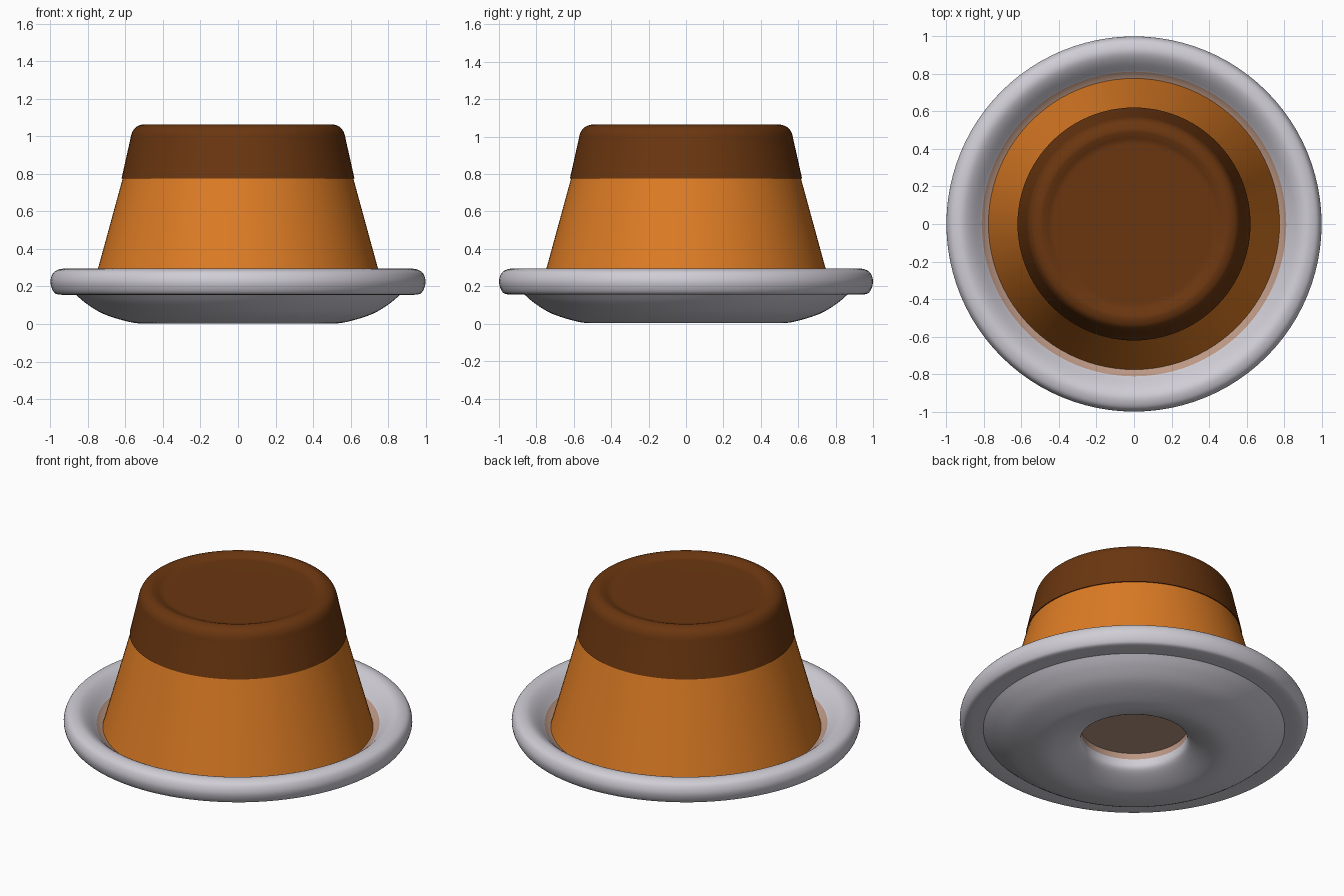
import bpy, bmesh, math

if "Cube" in bpy.data.objects:
    bpy.data.objects.remove(bpy.data.objects["Cube"])

SEG = 96


def material(name, rgb):
    m = bpy.data.materials.new(name)
    m.diffuse_color = (*rgb, 1)
    m.use_nodes = True
    m.node_tree.nodes["Principled BSDF"].inputs["Base Color"].default_value = m.diffuse_color
    return m


porcelain = material("pale grey porcelain", (0.63, 0.61, 0.67))
stain = material("pinkish sauce", (0.50, 0.31, 0.23))
custard = material("orange custard", (0.72, 0.20, 0.018))
caramel = material("dark brown caramel", (0.145, 0.037, 0.005))


def curve(pts, n=5):
    """Smooth a run of profile points with a Catmull-Rom spline."""
    out = []
    p = [pts[0]] + pts + [pts[-1]]
    for i in range(1, len(p) - 2):
        a, b, c, d = p[i - 1:i + 3]
        for k in range(n):
            t = k / n
            out.append(tuple(
                0.5 * (2 * b[j] + (c[j] - a[j]) * t
                       + (2 * a[j] - 5 * b[j] + 4 * c[j] - d[j]) * t * t
                       + (3 * b[j] - a[j] - 3 * c[j] + d[j]) * t ** 3)
                for j in (0, 1)))
    return out + [pts[-1]]


def lathe(name, profile, mats, rule=None):
    """Spin an (r, z) profile around z; r = 0 makes a pole."""
    bm = bmesh.new()
    rings = []
    for r, z in profile:
        if r < 1e-5:
            rings.append([bm.verts.new((0, 0, z))] * SEG)
        else:
            rings.append([bm.verts.new((r * math.cos(2 * math.pi * i / SEG),
                                        r * math.sin(2 * math.pi * i / SEG), z))
                          for i in range(SEG)])
    for lo, hi in zip(rings, rings[1:]):
        for i in range(SEG):
            j = (i + 1) % SEG
            quad = list(dict.fromkeys((lo[i], lo[j], hi[j], hi[i])))
            if len(quad) > 2:
                f = bm.faces.new(quad)
                c = f.calc_center_median()
                if rule:
                    f.material_index = rule(math.hypot(c.x, c.y), c.z)
    bmesh.ops.recalc_face_normals(bm, faces=bm.faces)
    me = bpy.data.meshes.new(name)
    bm.to_mesh(me)
    bm.free()
    for m in mats:
        me.materials.append(m)
    ob = bpy.data.objects.new(name, me)
    bpy.context.collection.objects.link(ob)
    bpy.ops.object.select_all(action='DESELECT')
    ob.select_set(True)
    bpy.context.view_layer.objects.active = ob
    bpy.ops.object.shade_smooth_by_angle(angle=math.radians(35))
    return ob


# Plate: hollow foot, curved underside, fat rounded rim, sauce-stained well
recess = [(0, 0.172), (0.31, 0.172), (0.305, 0.13)]
underside = curve([(0.305, 0.13), (0.31, 0.08), (0.36, 0.045), (0.45, 0.012),
                   (0.52, 0.003), (0.60, 0.016), (0.72, 0.055),
                   (0.81, 0.11), (0.865, 0.157)])
rim = curve([(0.865, 0.157), (0.955, 0.157), (0.985, 0.175), (1.0, 0.225),
             (0.985, 0.272), (0.95, 0.292), (0.91, 0.292), (0.865, 0.265),
             (0.812, 0.212)])
well = [(0.812, 0.212), (0.78, 0.19), (0.74, 0.18), (0, 0.18)]
lathe("plate", recess + underside[1:] + rim[1:] + well[1:], [porcelain, stain],
      lambda r, z: 1 if (r < 0.812 and z > 0.13) else 0)

# Custard body
lathe("custard_body", [(0, 0.185), (0.777, 0.185), (0.745, 0.30),
                       (0.613, 0.782), (0, 0.782)], [custard])

# Caramel cap with rounded shoulder and shallow dished top
shoulder = curve([(0.575, 0.98), (0.565, 1.02), (0.543, 1.05), (0.505, 1.064),
                  (0.475, 1.058), (0.44, 1.045), (0.40, 1.043)])
lathe("caramel_cap", [(0, 0.775), (0.621, 0.775)] + shoulder + [(0, 1.045)],
      [caramel])
